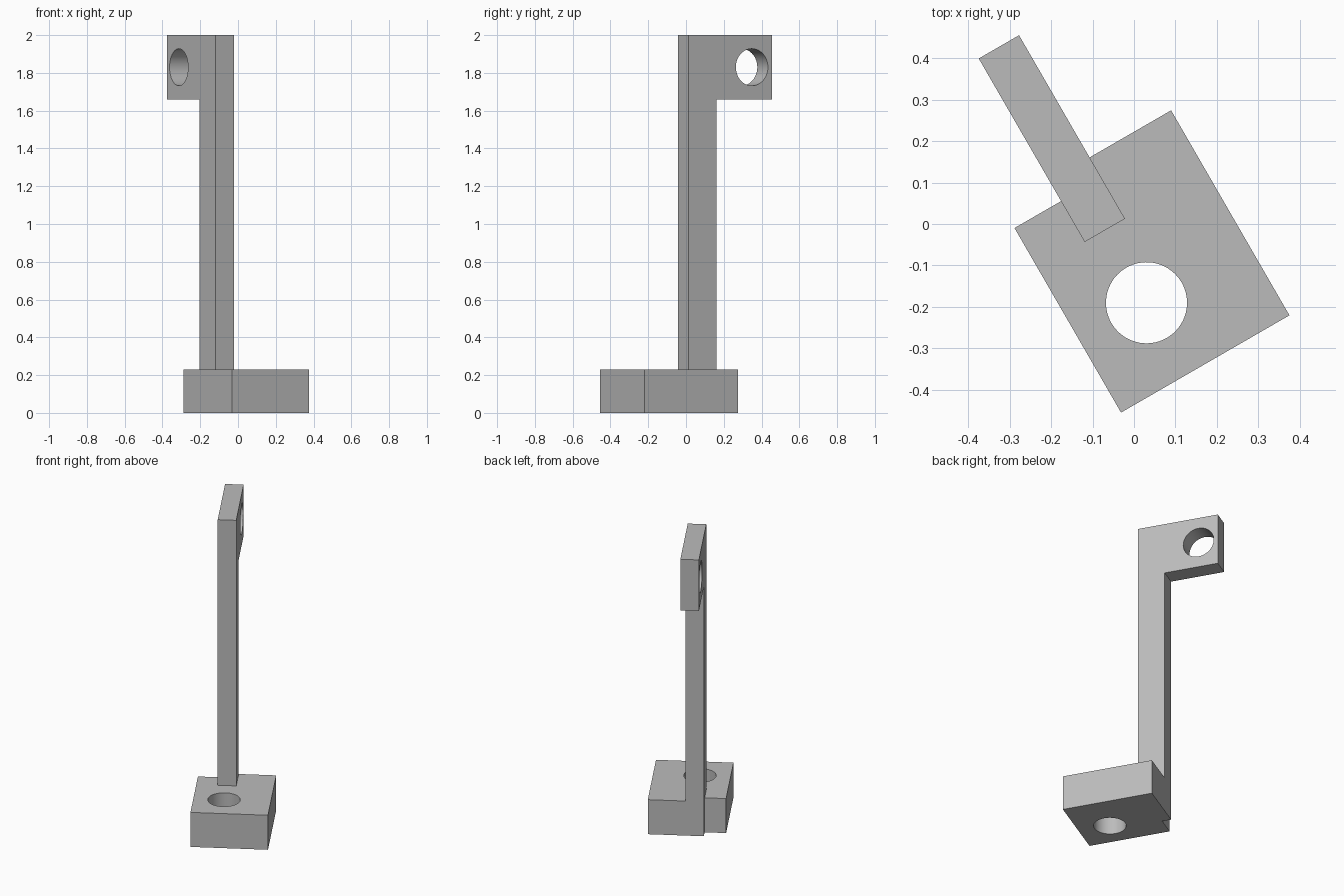
import bpy
import bmesh
import math
from mathutils import Matrix, Vector

if "Cube" in bpy.data.objects:
    bpy.data.objects.remove(bpy.data.objects["Cube"], do_unlink=True)

GREY = (0.5, 0.5, 0.5, 1)
TURN = Matrix.Rotation(math.radians(30), 4, "Z")  # whole bracket is turned

grey = bpy.data.materials.new("plain grey")
grey.use_nodes = True
grey.diffuse_color = GREY
grey.node_tree.nodes["Principled BSDF"].inputs["Base Color"].default_value = GREY


def prism(name, outline, offset):
    """Extrude a closed outline of 3D points by an offset."""
    bm = bmesh.new()
    face = bm.faces.new([bm.verts.new(p) for p in outline])
    extruded = bmesh.ops.extrude_face_region(bm, geom=[face])["geom"]
    moved = [v for v in extruded if isinstance(v, bmesh.types.BMVert)]
    bmesh.ops.translate(bm, verts=moved, vec=Vector(offset))
    bmesh.ops.recalc_face_normals(bm, faces=bm.faces)
    mesh = bpy.data.meshes.new(name)
    bm.to_mesh(mesh)
    bm.free()
    obj = bpy.data.objects.new(name, mesh)
    bpy.context.collection.objects.link(obj)
    mesh.materials.append(grey)
    obj.matrix_world = TURN
    return obj


def drill(obj, centre, radius, rotation=(0, 0, 0)):
    """Cut a round through hole, then shade its wall smooth."""
    bpy.ops.mesh.primitive_cylinder_add(vertices=64, radius=radius, depth=1)
    cutter = bpy.context.object
    cutter.name = obj.name + "_hole_cutter"
    cutter.data.materials.append(grey)
    spin = Matrix.Rotation(rotation[1], 4, "Y")
    cutter.matrix_world = TURN @ Matrix.Translation(centre) @ spin
    bpy.ops.object.select_all(action="DESELECT")
    obj.select_set(True)
    bpy.context.view_layer.objects.active = obj
    mod = obj.modifiers.new("hole", "BOOLEAN")
    mod.operation, mod.solver, mod.object = "DIFFERENCE", "EXACT", cutter
    bpy.ops.object.modifier_apply(modifier=mod.name)
    bpy.data.objects.remove(cutter, do_unlink=True)
    bpy.ops.object.shade_smooth_by_angle(angle=math.radians(30))


LEFT, RIGHT = -0.125, -0.0125   # faces of the upright
BACK, STEP = 0.193, 0.136       # rear faces of the base
BASE_TOP = 0.23

# Base block, with its rear corner stepped in beside the upright
footprint = [(-0.255, -0.379), (0.215, -0.379), (0.215, BACK),
             (LEFT, BACK), (LEFT, STEP), (-0.255, STEP)]
base = prism("base_block", [(x, y, 0) for x, y in footprint], (0, 0, BASE_TOP))
drill(base, (-0.069, -0.18, 0.1), 0.098)

# Upright with the rear-facing lug at its top
side = [(0.022, BASE_TOP), (BACK, BASE_TOP), (BACK, 1.66),
        (0.534, 1.66), (0.534, 2), (0.022, 2)]
arm = prism("upright_arm", [(LEFT, y, z) for y, z in side], (RIGHT - LEFT, 0, 0))
drill(arm, (-0.069, 0.41, 1.83), 0.098, (0, math.pi / 2, 0))
